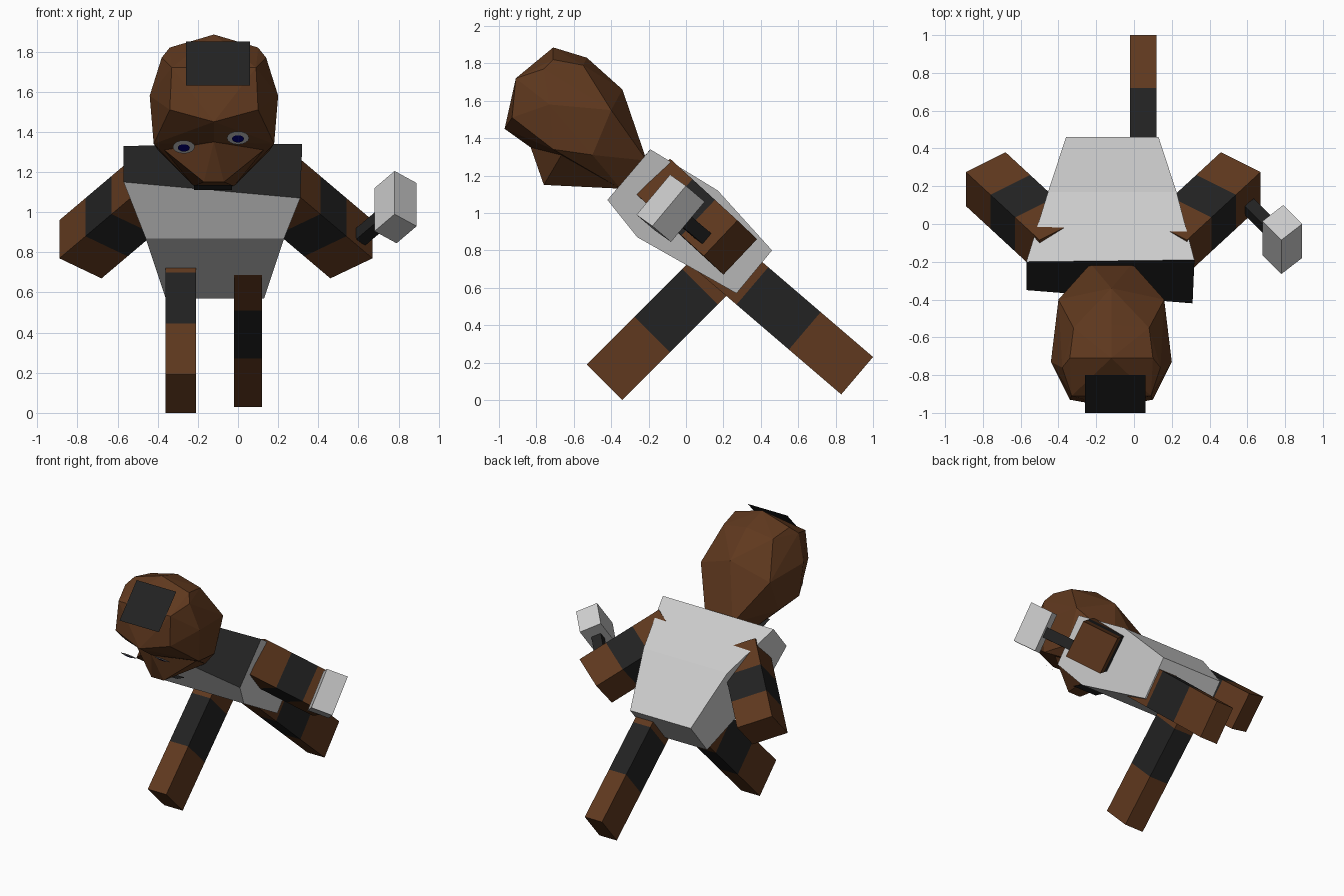
import bpy, bmesh
from mathutils import Vector as V

if "Cube" in bpy.data.objects:
    bpy.data.objects.remove(bpy.data.objects["Cube"])


def mat(name, rgb):
    m = bpy.data.materials.new(name)
    m.diffuse_color = (*rgb, 1)
    m.use_nodes = True
    m.node_tree.nodes["Principled BSDF"].inputs["Base Color"].default_value = m.diffuse_color
    return m


BROWN = mat("brown", (0.115, 0.04, 0.013))
BLACK = mat("black", (0.016, 0.016, 0.016))
BLUE = mat("blue", (0.0, 0.0, 0.2))
CX = -0.12  # centre line of the figure


def finish(name, bm, mats=()):
    bmesh.ops.recalc_face_normals(bm, faces=bm.faces)
    me = bpy.data.meshes.new(name)
    bm.to_mesh(me)
    bm.free()
    for m in mats:
        me.materials.append(m)
    ob = bpy.data.objects.new(name, me)
    bpy.context.collection.objects.link(ob)
    return ob


def loft(name, rings, mats=(), bands=()):
    """Skin between rings; bands holds the material index of each section."""
    bm = bmesh.new()
    rs = [[bm.verts.new(p) for p in r] for r in rings]
    n = len(rs[0])
    bands = bands or [0] * (len(rs) - 1)
    for a, b, k in zip(rs, rs[1:], bands):
        for i in range(n):
            j = (i + 1) % n
            bm.faces.new((a[i], a[j], b[j], b[i])).material_index = k
    bm.faces.new(rs[0]).material_index = bands[0]
    bm.faces.new(rs[-1]).material_index = bands[-1]
    return finish(name, bm, mats)


def beam(name, corner, u, v, w, n=1, mats=(), bands=()):
    """Slanted box with cross-section u x v and n sections of length w."""
    p, u, v, w = V(corner), V(u), V(v), V(w)
    rings = [[p + w * i + d for d in (V(), u, u + v, v)] for i in range(n + 1)]
    return loft(name, rings, mats, bands)


def hull(name, half, mats):
    """Convex hull of (half width, y, z) points mirrored about the centre line."""
    bm = bmesh.new()
    for x, y, z in half:
        for s in ((1, -1) if x else (1,)):
            bm.verts.new((CX + s * x, y, z))
    bmesh.ops.convex_hull(bm, input=bm.verts)
    loose = [v for v in bm.verts if not v.link_faces]
    bmesh.ops.delete(bm, geom=loose, context='VERTS')
    return finish(name, bm, mats)


def sheet(name, pts, mats=()):
    bm = bmesh.new()
    bm.faces.new([bm.verts.new(p) for p in pts])
    return finish(name, bm, mats)


# Torso: six-sided side profile, left and right, black shoulder face
left = [(-0.57, -0.35, 1.15), (-0.57, -0.20, 1.33), (-0.455, 0.17, 1.12),
        (-0.36, 0.46, 0.80), (-0.36, 0.27, 0.57), (-0.46, -0.26, 0.87)]
right = [(0.31, -0.42, 1.07), (0.32, -0.19, 1.34), (0.225, 0.17, 1.12),
         (0.13, 0.46, 0.80), (0.13, 0.27, 0.57), (0.23, -0.26, 0.87)]
grey = mat("grey", (0.8, 0.8, 0.8))
torso = loft("torso", [left, right], [grey, BLACK])
torso.data.polygons[0].material_index = 1

# Legs, brown with a black band
limb = dict(n=3, mats=[BROWN, BLACK], bands=[0, 1, 0])
beam("left_leg", (-0.36, -0.53, 0.19), (0.15, 0, 0), (0, 0.19, -0.19), (0, 0.255, 0.255), **limb)
beam("right_leg", (-0.02, 0.83, 0.03), (0.14, 0, 0), (0, 0.17, 0.20), (0, -0.28, 0.24), **limb)

# Arms, mirrored
for name, x, s in (("left_arm", -0.89, 1), ("right_arm", 0.67, -1)):
    beam(name, (x, 0.095, 0.77), (0, 0.18, 0.19), (0.21 * s, 0.105, -0.10),
         (0.13 * s, -0.12, 0.11), **limb)

# Hammer
q = V((0.78, -0.265, 0.99))
a, b, c = V((-0.10, 0.10, -0.085)), V((0.11, 0.085, -0.06)), V((0, 0.18, 0.215))
beam("hammer_head", q, a, b, c)
mid = q + (a + b + c) / 2
hb, hc = b * 0.45, c * 0.26
beam("hammer_handle", mid - (hb + hc) / 2, hb, hc, a * 1.75, mats=[BLACK])

# Head: skull and muzzle
hull("skull", [
    (0.11, -0.21, 1.28), (0.10, -0.35, 1.13), (0, -0.83, 1.35),
    (0, -0.97, 1.45), (0.22, -0.93, 1.51), (0.32, -0.73, 1.58),
    (0.21, -0.91, 1.72), (0, -0.71, 1.885), (0.22, -0.71, 1.82),
    (0.26, -0.76, 1.77), (0, -0.53, 1.83), (0.20, -0.55, 1.79),
    (0, -0.34, 1.66), (0.28, -0.40, 1.55), (0.30, -0.71, 1.34),
    (0.28, -0.50, 1.31)], [BROWN])
hull("muzzle", [
    (0, -0.83, 1.35), (0.05, -0.76, 1.15), (0.10, -0.35, 1.13),
    (0.26, -0.66, 1.32), (0, -0.40, 1.35)], [BROWN])

# Hair patch and mouth, flat sheets
sheet("hair", [(-0.26, -0.80, 1.85), (0.06, -0.80, 1.85),
               (0.06, -1.0, 1.63), (-0.26, -1.0, 1.63)], [BLACK])
sheet("mouth", [(-0.22, -0.66, 1.135), (-0.03, -0.66, 1.135),
                (-0.03, -0.57, 1.11), (-0.22, -0.57, 1.11)], [BLACK])

# Eyes: flat discs facing forward and down
nrm = V((0, -0.6, -0.8))
rot = nrm.to_track_quat('Z', 'Y').to_matrix().to_4x4()
for side, x, z in (("left", -0.27, 1.325), ("right", 0.0, 1.37)):
    for part, r, off, m in (("eye", 0.055, 0, []), ("pupil", 0.03, 0.006, [BLUE])):
        bm = bmesh.new()
        bmesh.ops.create_circle(bm, cap_ends=True, segments=16, radius=r)
        bm.transform(rot)
        bmesh.ops.translate(bm, verts=bm.verts, vec=V((x, -0.88, z)) + nrm * off)
        finish(f"{side}_{part}", bm, m)
